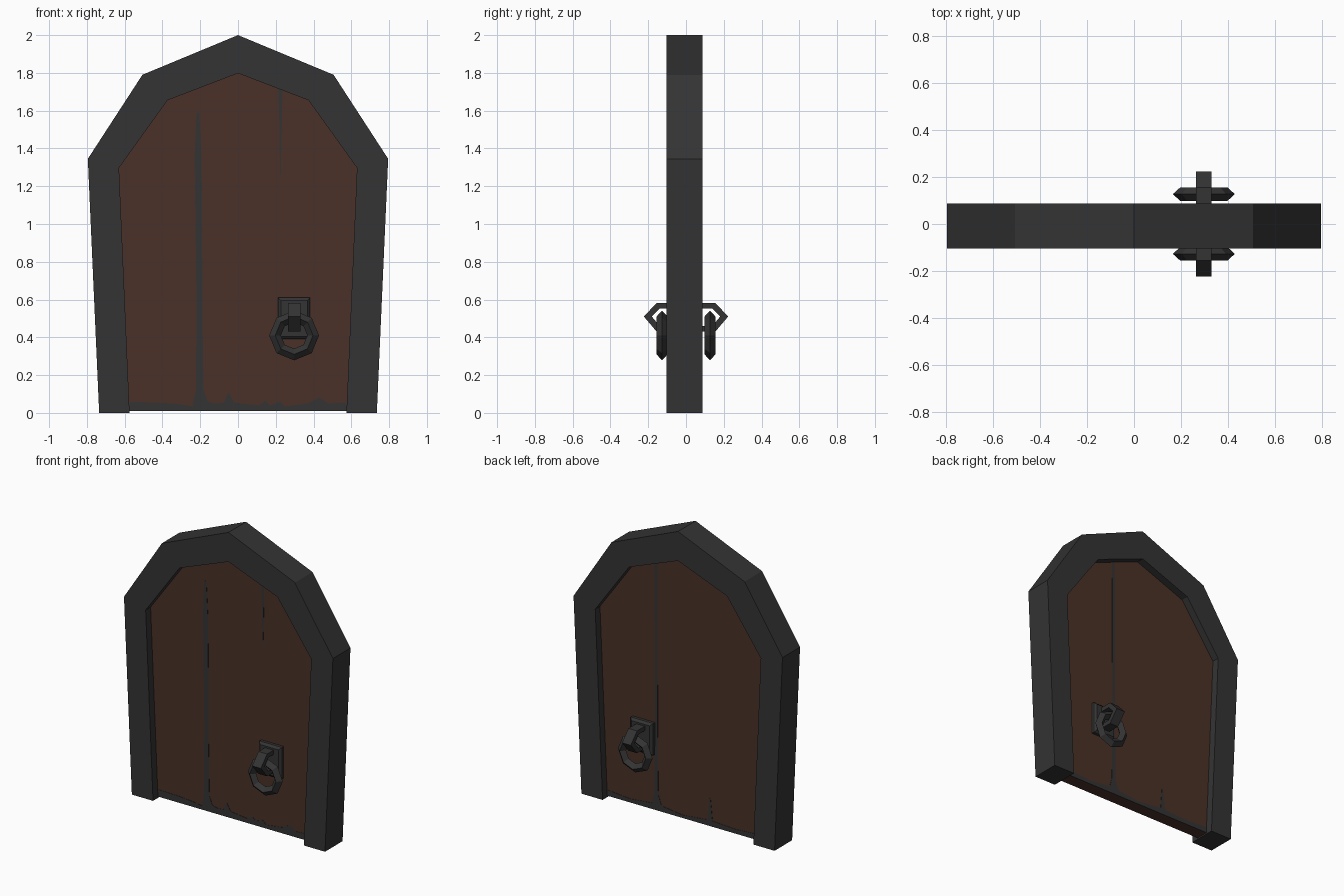
import bpy, bmesh, math

if "Cube" in bpy.data.objects:
    bpy.data.objects.remove(bpy.data.objects["Cube"])


def material(name, rgb):
    m = bpy.data.materials.new(name)
    m.diffuse_color = (*rgb, 1)
    m.use_nodes = True
    m.node_tree.nodes["Principled BSDF"].inputs["Base Color"].default_value = m.diffuse_color
    return m


IRON = material("dark iron grey", (0.034, 0.034, 0.034))
WOOD = material("dark brown wood", (0.068, 0.031, 0.020))


def finish(name, bm, mat):
    bmesh.ops.recalc_face_normals(bm, faces=bm.faces)
    me = bpy.data.meshes.new(name)
    bm.to_mesh(me)
    bm.free()
    me.materials.append(mat)
    ob = bpy.data.objects.new(name, me)
    bpy.context.collection.objects.link(ob)
    return ob


def prism(name, pts, place, a, b, mat):
    """Extrude a 2D outline from depth a to depth b; place maps (u, v, depth) to xyz."""
    bm = bmesh.new()
    lo = [bm.verts.new(place(u, v, a)) for u, v in pts]
    hi = [bm.verts.new(place(u, v, b)) for u, v in pts]
    bm.faces.new(lo)
    bm.faces.new(hi[::-1])
    for i in range(len(pts)):
        j = (i + 1) % len(pts)
        bm.faces.new((lo[i], lo[j], hi[j], hi[i]))
    return finish(name, bm, mat)


def xz(u, v, d):
    return (u, d, v)


def arch(half):
    """Mirror a left half outline that ends on the centre line."""
    return half + [(-x, z) for x, z in half[-2::-1]]


# Arched iron frame
outer = arch([(-0.735, 0), (-0.795, 1.345), (-0.506, 1.79), (0, 2)])
inner = arch([(-0.574, 0), (-0.63, 1.297), (-0.373, 1.655), (0, 1.798)])
prism("frame", outer + inner[::-1], xz, -0.104, 0.087, IRON)

# Recessed wooden panel, tucked slightly into the frame
FRONT, BACK = -0.05, 0.035
panel = arch([(-0.58, 0.01), (-0.635, 1.3), (-0.376, 1.66), (0, 1.803)])
prism("door_panel", panel, xz, FRONT, BACK, WOOD)


# Painted cracks and worn bottom edges as thin plates
def paint(name, pts, side):
    y = FRONT if side < 0 else BACK
    prism(name, pts, xz, y - side * 0.002, y + side * 0.002, IRON)


paint("front_long_crack", [(-0.235, 0.02), (-0.24, 0.05), (-0.222, 0.12), (-0.22, 0.6),
                           (-0.225, 1.0), (-0.23, 1.35), (-0.22, 1.59), (-0.205, 1.59),
                           (-0.193, 1.35), (-0.19, 1.0), (-0.188, 0.5), (-0.182, 0.12),
                           (-0.155, 0.05), (-0.155, 0.02)], -1)
paint("front_upper_crack", [(0.222, 1.25), (0.22, 1.5), (0.213, 1.715), (0.235, 1.706),
                            (0.232, 1.5), (0.226, 1.25)], -1)
paint("front_worn_edge", [(-0.574, 0.01), (-0.574, 0.058), (-0.42, 0.055), (-0.3, 0.045),
                          (-0.24, 0.035), (-0.16, 0.06), (-0.12, 0.05), (-0.075, 0.055),
                          (-0.05, 0.11), (-0.02, 0.055), (0.11, 0.04), (0.145, 0.065),
                          (0.17, 0.04), (0.225, 0.06), (0.25, 0.035), (0.37, 0.05),
                          (0.43, 0.082), (0.48, 0.05), (0.574, 0.055), (0.574, 0.01)], -1)
paint("back_long_crack", [(0.15, 0.02), (0.185, 0.12), (0.19, 0.6), (0.192, 1.722),
                          (0.213, 1.714), (0.21, 0.6), (0.216, 0.12), (0.24, 0.02)], 1)
paint("back_short_crack", [(-0.23, 0.02), (-0.212, 0.2), (-0.203, 0.2), (-0.19, 0.02)], 1)
paint("back_worn_edge", [(-0.574, 0.01), (-0.574, 0.05), (-0.4, 0.04), (-0.2, 0.05),
                         (0, 0.03), (0.2, 0.055), (0.4, 0.035), (0.574, 0.05),
                         (0.574, 0.01)], 1)

# Ring handle on each face of the door
CX = 0.297
for side, label in ((-1, "front"), (1, "back")):
    base = FRONT if side < 0 else BACK

    # Mounting plate with chamfered front
    bm = bmesh.new()
    rings = []
    for y, hw, z0, z1 in ((base - side * 0.01, 0.085, 0.39, 0.61),
                          (base + side * 0.02, 0.085, 0.39, 0.61),
                          (base + side * 0.035, 0.07, 0.405, 0.595)):
        rings.append([bm.verts.new((CX + sx * hw, y, z))
                      for sx, z in ((-1, z0), (1, z0), (1, z1), (-1, z1))])
    bm.faces.new(rings[0])
    bm.faces.new(rings[-1])
    for r, q in zip(rings, rings[1:]):
        for i in range(4):
            j = (i + 1) % 4
            bm.faces.new((r[i], r[j], q[j], q[i]))
    finish(label + "_handle_plate", bm, IRON)

    # Angular bracket holding the ring
    loop = [(0.05, 0.583), (0.155, 0.583), (0.223, 0.51), (0.155, 0.43), (0.05, 0.43),
            (0.05, 0.46), (0.14, 0.46), (0.181, 0.51), (0.14, 0.553), (0.05, 0.553)]
    prism(label + "_handle_bracket", loop, lambda u, v, d: (d, side * u, v),
          CX - 0.033, CX + 0.033, IRON)

    # Eight-sided ring with a diamond cross-section
    bm = bmesh.new()
    loops = []
    for k in range(8):
        a = k * math.tau / 8
        loops.append([bm.verts.new((CX + r * math.cos(a), side * y, 0.41 + r * math.sin(a)))
                      for r, y in ((0.132, 0.127), (0.1, 0.156), (0.07, 0.127), (0.1, 0.098))])
    for k in range(8):
        p, q = loops[k], loops[(k + 1) % 8]
        for i in range(4):
            j = (i + 1) % 4
            bm.faces.new((p[i], p[j], q[j], q[i]))
    finish(label + "_handle_ring", bm, IRON)
